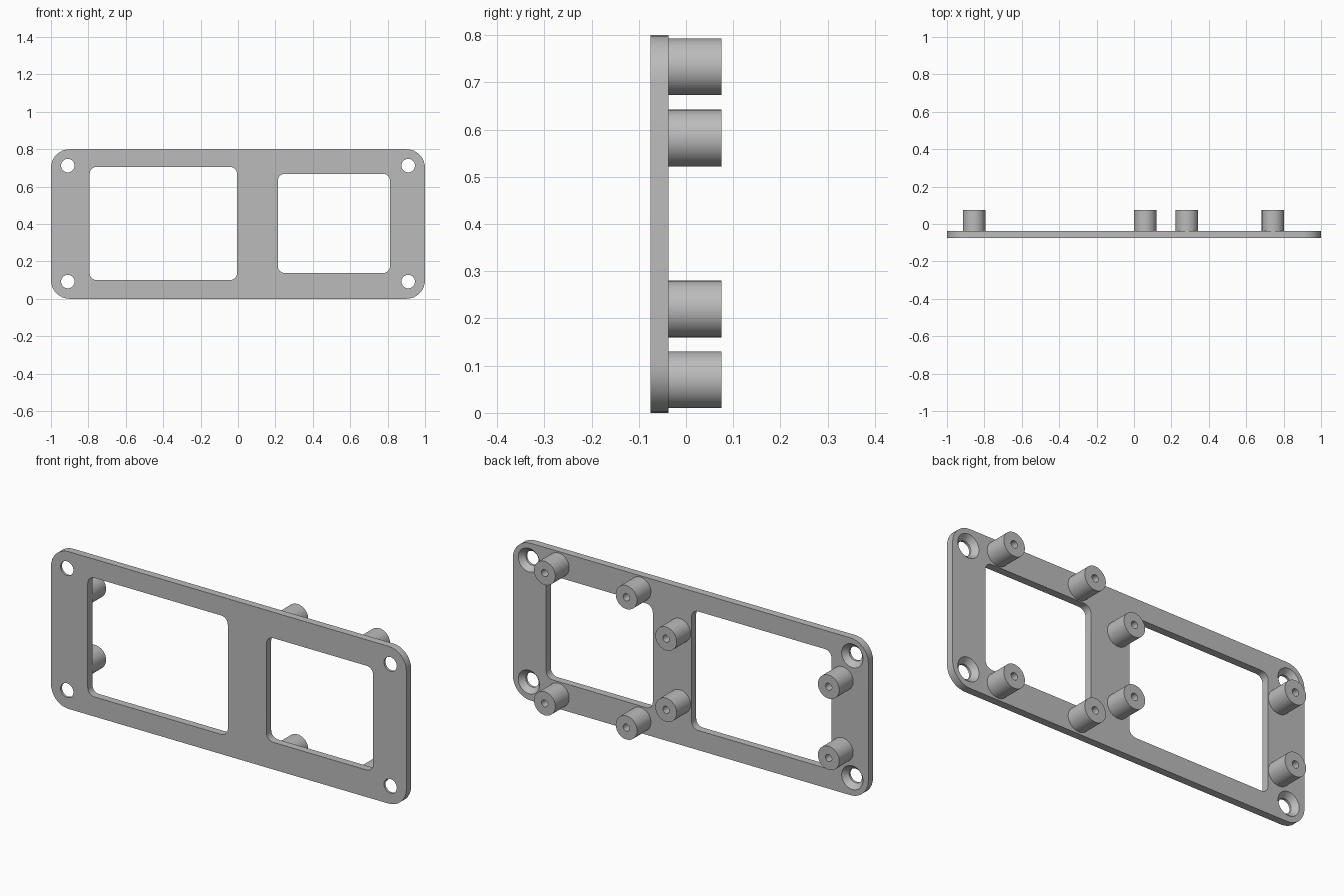
import bpy
import bmesh
from math import sin, cos, pi, radians
from mathutils import Matrix

cube = bpy.data.objects.get("Cube")
if cube:
    bpy.data.objects.remove(cube, do_unlink=True)

FRONT, BACK, TIP = -0.075, -0.037, 0.075

grey = bpy.data.materials.new("plain grey")
grey.use_nodes = True
colour = (0.5, 0.5, 0.5, 1)
grey.diffuse_color = colour
grey.node_tree.nodes["Principled BSDF"].inputs["Base Color"].default_value = colour


def make_object(name, bm):
    bmesh.ops.recalc_face_normals(bm, faces=bm.faces)
    mesh = bpy.data.meshes.new(name)
    bm.to_mesh(mesh)
    bm.free()
    mesh.materials.append(grey)
    obj = bpy.data.objects.new(name, mesh)
    bpy.context.collection.objects.link(obj)
    return obj


def rounded_slab(name, x0, x1, z0, z1, radius, y0, y1, steps=8):
    """Rounded rectangle in the xz plane, extruded along y."""
    bm = bmesh.new()
    corners = [(x1 - radius, z1 - radius), (x0 + radius, z1 - radius),
               (x0 + radius, z0 + radius), (x1 - radius, z0 + radius)]
    verts = []
    for quarter, (cx, cz) in enumerate(corners):
        for i in range(steps + 1):
            a = (quarter + i / steps) * pi / 2
            verts.append(bm.verts.new((cx + radius * cos(a), y0, cz + radius * sin(a))))
    face = bm.faces.new(verts)
    ext = bmesh.ops.extrude_face_region(bm, geom=[face])
    moved = [v for v in ext["geom"] if isinstance(v, bmesh.types.BMVert)]
    bmesh.ops.translate(bm, verts=moved, vec=(0, y1 - y0, 0))
    return make_object(name, bm)


def turned(name, x, z, profile, sides=48):
    """Closed solid turned about the y axis from (radius, y) points."""
    bm = bmesh.new()
    rings = [[bm.verts.new((x + r * cos(2 * pi * i / sides), y, z + r * sin(2 * pi * i / sides)))
              for i in range(sides)] for r, y in profile]
    for a, b in zip(rings, rings[1:]):
        for i in range(sides):
            j = (i + 1) % sides
            bm.faces.new((a[i], a[j], b[j], b[i]))
    bm.faces.new(rings[0])
    bm.faces.new(rings[-1])
    return make_object(name, bm)


def activate(obj):
    bpy.ops.object.select_all(action="DESELECT")
    obj.select_set(True)
    bpy.context.view_layer.objects.active = obj


def cut(target, cutter):
    cutter.hide_render = True
    mod = target.modifiers.new("cut", "BOOLEAN")
    mod.operation, mod.solver, mod.object = "DIFFERENCE", "EXACT", cutter
    activate(target)
    bpy.ops.object.modifier_apply(modifier=mod.name)
    bpy.data.objects.remove(cutter, do_unlink=True)


def smooth(obj):
    activate(obj)
    bpy.ops.object.shade_smooth_by_angle(angle=radians(30))


# Face plate with two rounded windows
plate = rounded_slab("face_plate", -1, 1, 0, 0.8, 0.1, FRONT, BACK)
for x0, x1, z0, z1 in [(-0.793, -0.005, 0.1, 0.705), (0.213, 0.813, 0.138, 0.668)]:
    cut(plate, rounded_slab("window_cutter", x0, x1, z0, z1, 0.037, FRONT - 0.1, BACK + 0.1))

# Corner screw holes, countersunk from the back
for x in (-0.91, 0.91):
    for z in (0.092, 0.712):
        cut(plate, turned("screw_cutter", x, z, [
            (0.036, FRONT - 0.05), (0.036, FRONT + 0.012), (0.06, BACK), (0.06, BACK + 0.05)]))
smooth(plate)

# Standoff posts behind each window, each with a blind pilot hole
groups = {"large_window": ((-0.855, 0.06), (0.22, 0.582)),
          "small_window": ((0.283, 0.743), (0.07, 0.733))}
for group, (xs, zs) in groups.items():
    for side, x in zip(("right", "left"), xs):
        for level, z in zip(("lower", "upper"), zs):
            post = turned(f"{group}_{level}_{side}_post", x, z, [
                (0.06, BACK), (0.06, TIP), (0.018, TIP), (0.018, BACK + 0.01)])
            smooth(post)
